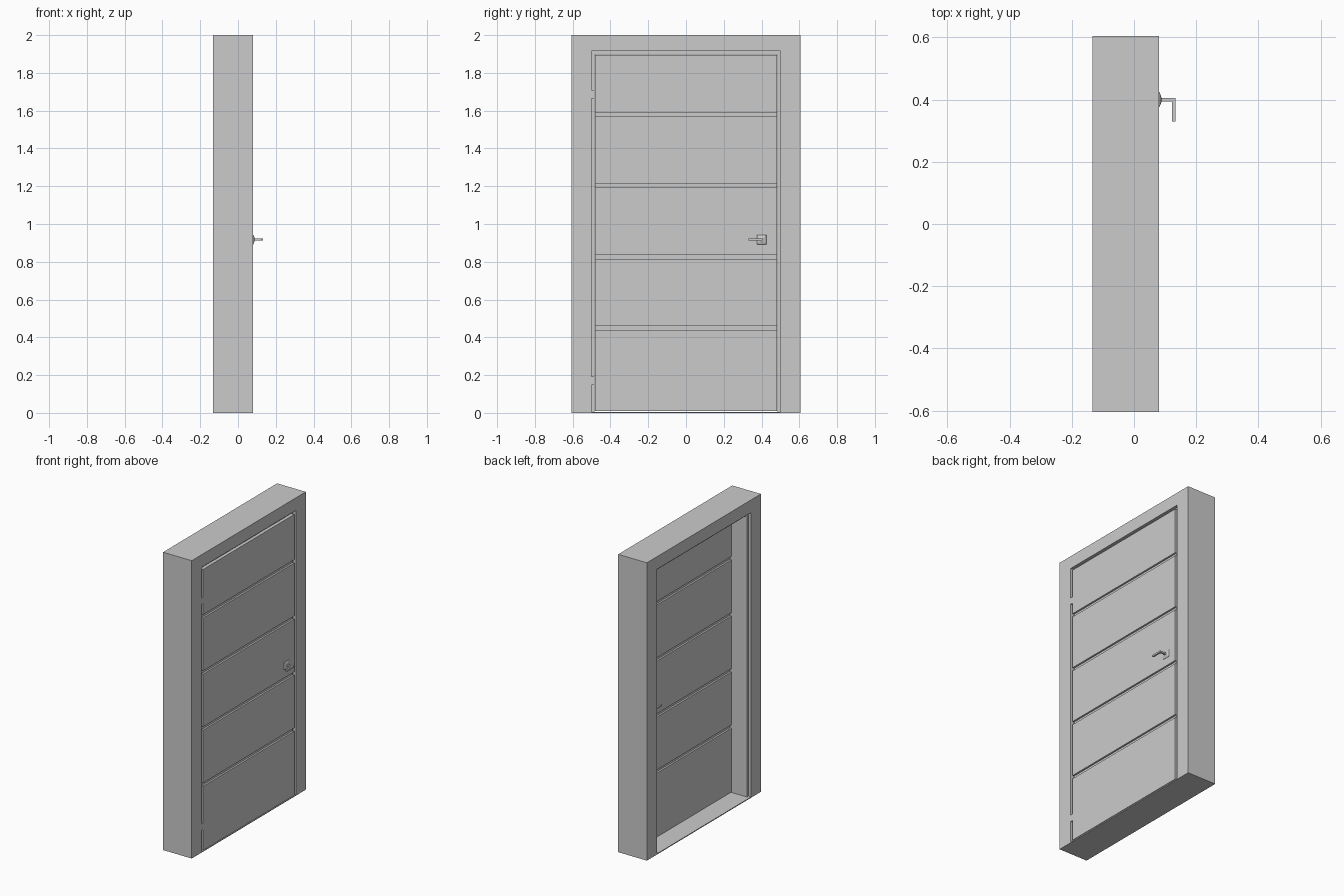
import bpy, bmesh

if "Cube" in bpy.data.objects:
    bpy.data.objects.remove(bpy.data.objects["Cube"])


def finish(name, bm):
    bmesh.ops.recalc_face_normals(bm, faces=bm.faces)
    mesh = bpy.data.meshes.new(name)
    bm.to_mesh(mesh)
    bm.free()
    obj = bpy.data.objects.new(name, mesh)
    bpy.context.collection.objects.link(obj)
    return obj


def loft(name, loops):
    """Bridge equal-length closed loops and cap both ends."""
    bm = bmesh.new()
    rings = [[bm.verts.new(p) for p in loop] for loop in loops]
    n = len(rings[0])
    for a, b in zip(rings, rings[1:]):
        for i in range(n):
            j = (i + 1) % n
            bm.faces.new((a[i], a[j], b[j], b[i]))
    bm.faces.new(rings[0])
    bm.faces.new(rings[-1])
    return finish(name, bm)


def square(x, y, z, s):
    return [(x, y + a * s, z + b * s) for a, b in ((-1, -1), (1, -1), (1, 1), (-1, 1))]


def box(name, lo, hi):
    (x0, y0, z0), (x1, y1, z1) = lo, hi
    return loft(name, [[(x, y0, z0), (x, y1, z0), (x, y1, z1), (x, y0, z1)] for x in (x0, x1)])


BACK, FRONT = -0.133, 0.08        # faces of the frame
DOOR_BACK = 0.0

# Frame: rebated jamb profile (x, half width, top height) swept up, over and down
profile = [(BACK, 0.605, 2.0), (FRONT, 0.605, 2.0),
           (FRONT, 0.50, 1.915), (FRONT - 0.02, 0.50, 1.915),
           (FRONT - 0.02, 0.484, 1.897), (BACK + 0.02, 0.484, 1.897),
           (BACK + 0.02, 0.50, 1.915), (BACK, 0.50, 1.915)]
loft("door_frame", [[(x, side * w, top * up) for x, w, top in profile]
                    for side, up in ((-1, 0), (-1, 1), (1, 1), (1, 0))])

# Threshold plate
box("threshold", (BACK, -0.50, 0), (FRONT, 0.50, 0.006))

# Door leaf: side profile with four grooves on each face, extruded across
grooves = [0.45, 0.827, 1.203, 1.58]
depth, half = 0.012, 0.011
front = [(FRONT, 0.01)]
for z in grooves:
    front += [(FRONT, z - half), (FRONT - depth, z - half),
              (FRONT - depth, z + half), (FRONT, z + half)]
front.append((FRONT, 1.895))
back = [(DOOR_BACK + FRONT - x, z) for x, z in reversed(front)]
loft("door_leaf", [[(x, y, z) for x, z in front + back] for y in (-0.483, 0.483)])

# Hinges bridging the gap
for label, z in (("lower", 0.17), ("upper", 1.687)):
    box(label + "_hinge", (0.06, -0.502, z - 0.022), (FRONT, -0.484, z + 0.022))

# Handles: tapered rose, then an L-shaped lever, on both faces
HY, HZ, R = 0.40, 0.917, 0.0055
for label, face, out in (("front", FRONT, 1), ("back", DOOR_BACK, -1)):
    loft(label + "_rose", [square(face, HY, HZ, 0.025),
                           square(face + out * 0.003, HY, HZ, 0.022),
                           square(face + out * 0.008, HY, HZ, 0.008)])
    tip = face + out * 0.053
    inner = tip - out * 2 * R
    lever = [(face, HY - R), (face, HY + R), (tip, HY + R),
             (tip, 0.33), (inner, 0.33), (inner, HY - R)]
    loft(label + "_lever", [[(x, y, z) for x, y in lever] for z in (HZ - R, HZ + R)])
